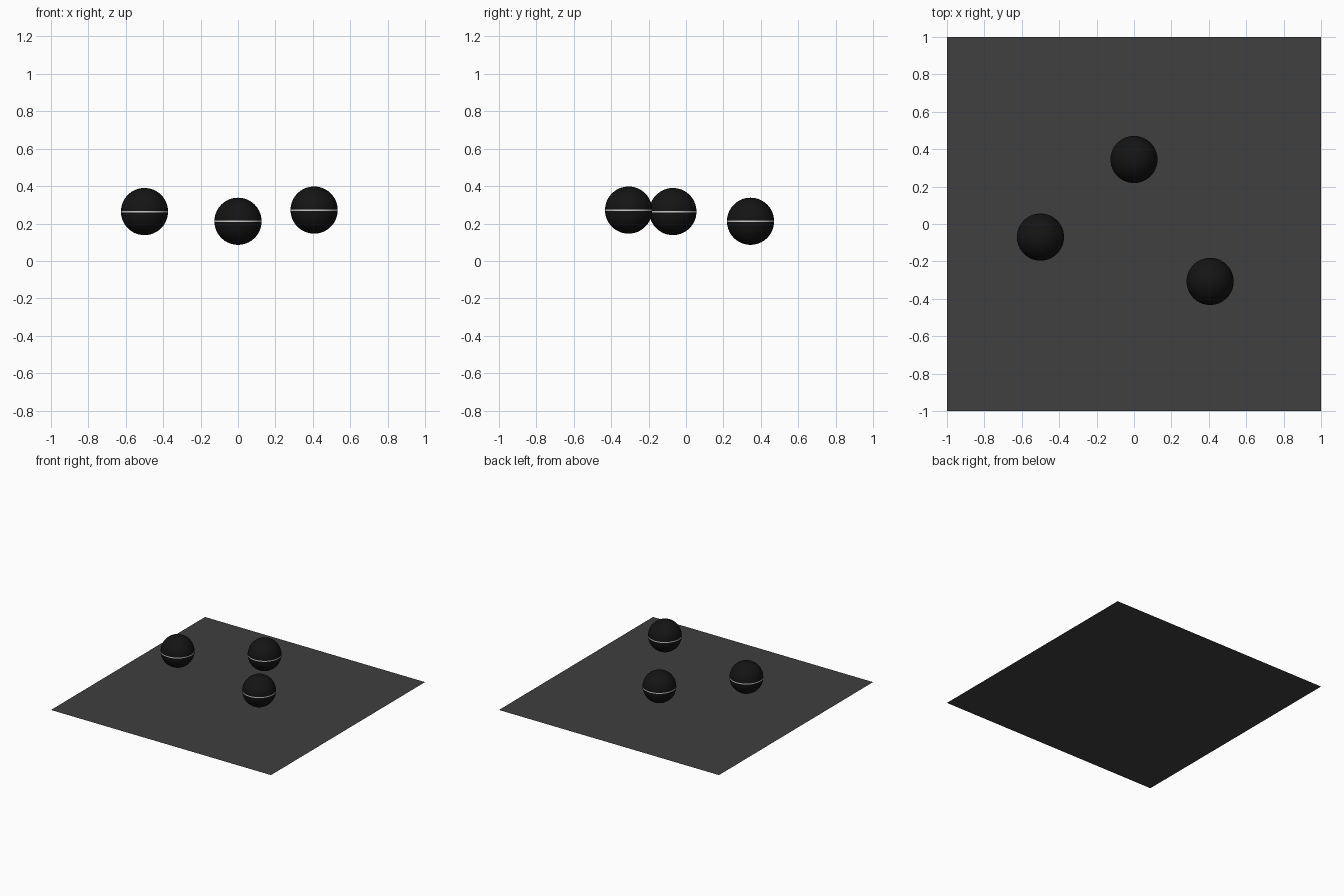
import bpy, bmesh, math

if "Cube" in bpy.data.objects:
    bpy.data.objects.remove(bpy.data.objects["Cube"])

RADIUS = 0.126
BAND = 0.004  # half height of the light band
SEGMENTS = 64


def material(name, rgb):
    mat = bpy.data.materials.new(name)
    mat.diffuse_color = (*rgb, 1)
    mat.use_nodes = True
    mat.node_tree.nodes["Principled BSDF"].inputs["Base Color"].default_value = mat.diffuse_color
    return mat


floor_grey = material("dark_grey", (0.05, 0.05, 0.05))
shell_black = material("black", (0.007, 0.007, 0.007))
band_white = material("white", (0.8, 0.8, 0.8))


def lathe(name, profile, location, mat):
    """Spin an (r, z) profile, listed bottom to top, around the z axis."""
    bm = bmesh.new()
    verts = [bm.verts.new((r, 0, z)) for r, z in profile]
    edges = [bm.edges.new(pair) for pair in zip(verts, verts[1:])]
    bmesh.ops.spin(bm, geom=verts + edges, cent=(0, 0, 0), axis=(0, 0, 1),
                   angle=math.tau, steps=SEGMENTS)
    bmesh.ops.remove_doubles(bm, verts=bm.verts, dist=1e-5)
    bmesh.ops.recalc_face_normals(bm, faces=bm.faces)
    # an open surface must face away from the axis
    if sum(f.normal.dot(f.calc_center_median()) for f in bm.faces) < 0:
        bmesh.ops.reverse_faces(bm, faces=bm.faces)
    for f in bm.faces:
        f.smooth = True
    mesh = bpy.data.meshes.new(name)
    bm.to_mesh(mesh)
    bm.free()
    mesh.materials.append(mat)
    obj = bpy.data.objects.new(name, mesh)
    obj.location = location
    bpy.context.collection.objects.link(obj)


# Floor sheet
bpy.ops.mesh.primitive_plane_add(size=2)
bpy.context.object.name = "floor"
bpy.context.object.data.materials.append(floor_grey)

# Half-shell profile from the band up to the pole
start = math.asin(BAND / RADIUS)
angles = [start + (math.pi / 2 - start) * i / 16 for i in range(17)]
upper = [(RADIUS * math.cos(a), RADIUS * math.sin(a)) for a in angles]
lower = [(r, -z) for r, z in reversed(upper)]
rim = upper[0][0]

# Three floating balls, each two shells with a light band between
centres = {"left": (-0.5, -0.07, 0.264),
           "back": (0, 0.345, 0.212),
           "right": (0.407, -0.307, 0.272)}
for side, centre in centres.items():
    lathe(f"{side}_ball_upper_shell", upper, centre, shell_black)
    lathe(f"{side}_ball_lower_shell", lower, centre, shell_black)
    lathe(f"{side}_ball_light_band", [(rim, -BAND), (rim, BAND)], centre, band_white)
